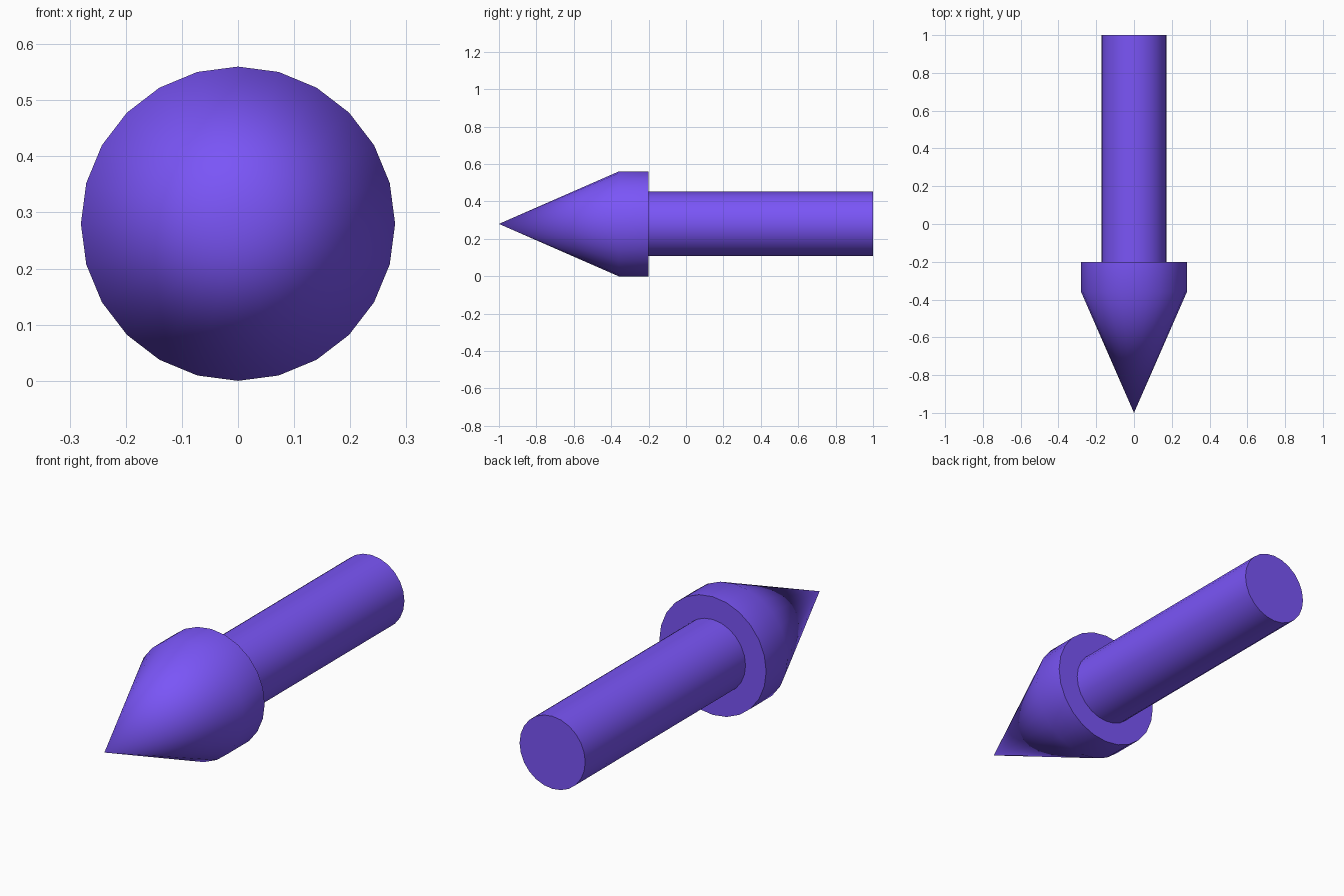
import bpy, bmesh
from math import radians, sin, cos, tau

if "Cube" in bpy.data.objects:
    bpy.data.objects.remove(bpy.data.objects["Cube"])

SIDES = 24
AXIS_Z = 0.28

purple = bpy.data.materials.new("purple")
purple.diffuse_color = (0.195, 0.091, 0.93, 1)
purple.use_nodes = True
purple.node_tree.nodes["Principled BSDF"].inputs["Base Color"].default_value = purple.diffuse_color


def lathe(name, profile):
    """Revolve (radius, y) points around the arrow axis; radius 0 makes a point."""
    bm = bmesh.new()
    rings = []
    for r, y in profile:
        n = SIDES if r else 1
        rings.append([bm.verts.new((r * sin(tau * i / SIDES), y,
                                    AXIS_Z + r * cos(tau * i / SIDES))) for i in range(n)])
    for a, b in zip(rings, rings[1:]):
        for i in range(SIDES):
            j = (i + 1) % SIDES
            if len(a) == 1:
                bm.faces.new((a[0], b[j], b[i]))
            else:
                bm.faces.new((a[i], a[j], b[j], b[i]))
    return bm, rings


def finish(name, bm):
    bmesh.ops.recalc_face_normals(bm, faces=bm.faces)
    mesh = bpy.data.meshes.new(name)
    bm.to_mesh(mesh)
    bm.free()
    mesh.materials.append(purple)
    obj = bpy.data.objects.new(name, mesh)
    bpy.context.collection.objects.link(obj)
    bpy.ops.object.select_all(action='DESELECT')
    obj.select_set(True)
    bpy.context.view_layer.objects.active = obj
    bpy.ops.object.shade_smooth_by_angle(angle=radians(30))


# Arrow: pointed head, short collar, stepped back face, long shaft
bm, rings = lathe("arrow", [(0, -1), (0.28, -0.36), (0.28, -0.2),
                            (0.172, -0.2), (0.172, 1)])
# Flat cap on the tail
bm.faces.new(rings[-1])
finish("arrow", bm)
